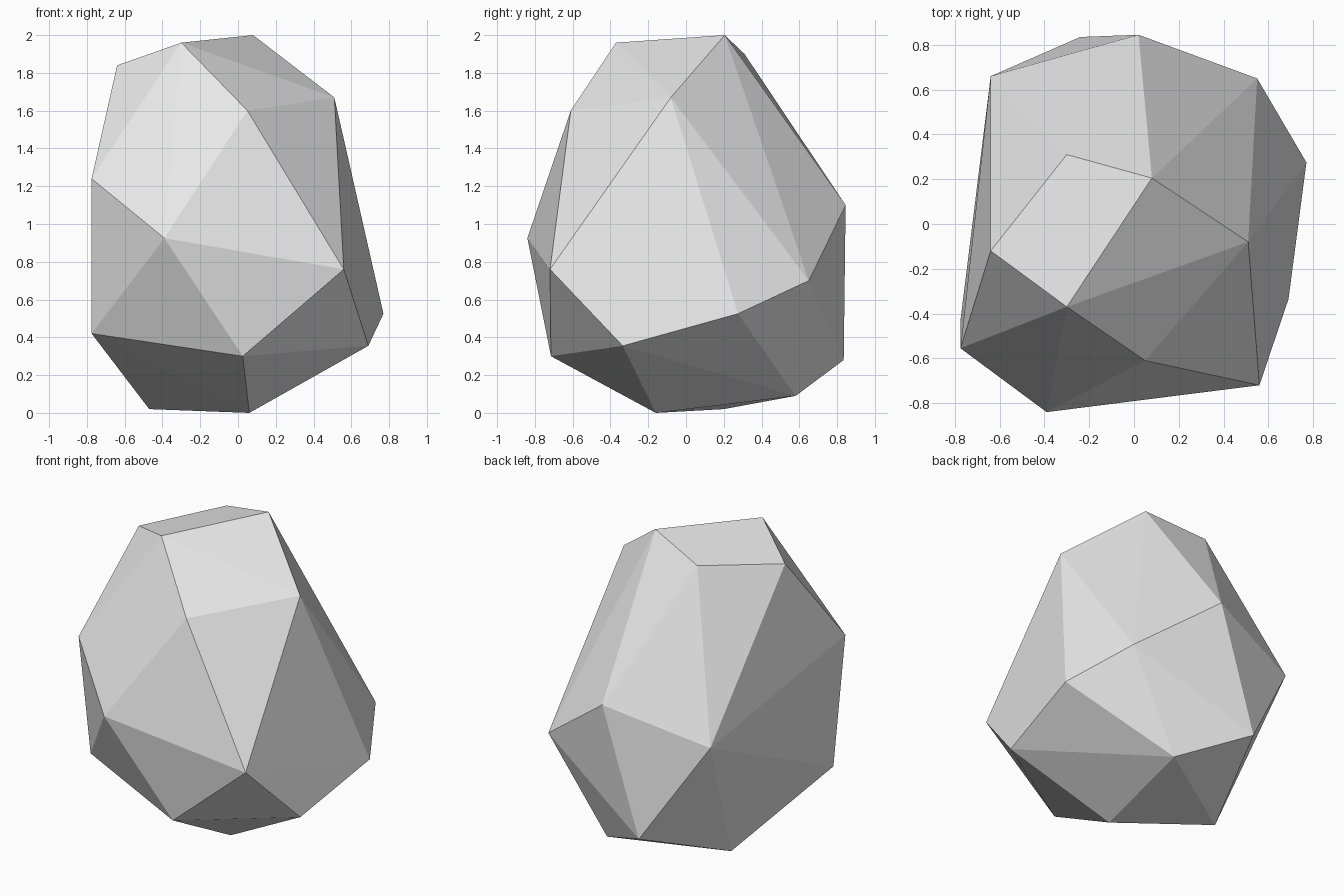
import bpy
import bmesh

# Remove the default cube if the scene has it
default_cube = bpy.data.objects.get("Cube")
if default_cube:
    bpy.data.objects.remove(default_cube, do_unlink=True)

# Corners of the boulder, grouped by level
crown = [(-0.30, -0.37, 1.96), (0.08, 0.205, 2.0), (-0.30, 0.31, 1.90), (-0.64, -0.12, 1.84)]
shoulder = [(0.51, -0.08, 1.67), (0.05, -0.61, 1.60), (-0.775, -0.555, 1.24), (0.02, 0.845, 1.10)]
belly = [(-0.39, -0.84, 0.925), (-0.64, 0.66, 0.92), (0.56, -0.72, 0.76),
         (0.55, 0.65, 0.70), (0.77, 0.275, 0.525)]
skirt = [(-0.775, -0.43, 0.42), (0.69, -0.335, 0.355), (0.025, -0.715, 0.30), (-0.24, 0.835, 0.28)]
foot = [(0.17, 0.58, 0.09), (-0.47, 0.20, 0.02), (0.06, -0.16, 0.0)]


def make_material(name, colour):
    material = bpy.data.materials.new(name)
    material.use_nodes = True
    material.diffuse_color = colour
    for node in material.node_tree.nodes:
        if node.type == "BSDF_PRINCIPLED":
            node.inputs["Base Color"].default_value = colour
    return material


def make_hull(name, points, material):
    """Wrap the corner points in a flat-faced convex skin."""
    bm = bmesh.new()
    for point in points:
        bm.verts.new(point)
    bmesh.ops.convex_hull(bm, input=list(bm.verts))
    bmesh.ops.recalc_face_normals(bm, faces=list(bm.faces))
    for face in bm.faces:
        face.smooth = False
    mesh = bpy.data.meshes.new(name)
    bm.to_mesh(mesh)
    bm.free()
    mesh.materials.append(material)
    hull = bpy.data.objects.new(name, mesh)
    bpy.context.collection.objects.link(hull)
    return hull


# Faceted boulder in one plain stone colour
stone = make_material("stone_grey", (0.8, 0.8, 0.8, 1.0))
make_hull("boulder", crown + shoulder + belly + skirt + foot, stone)
